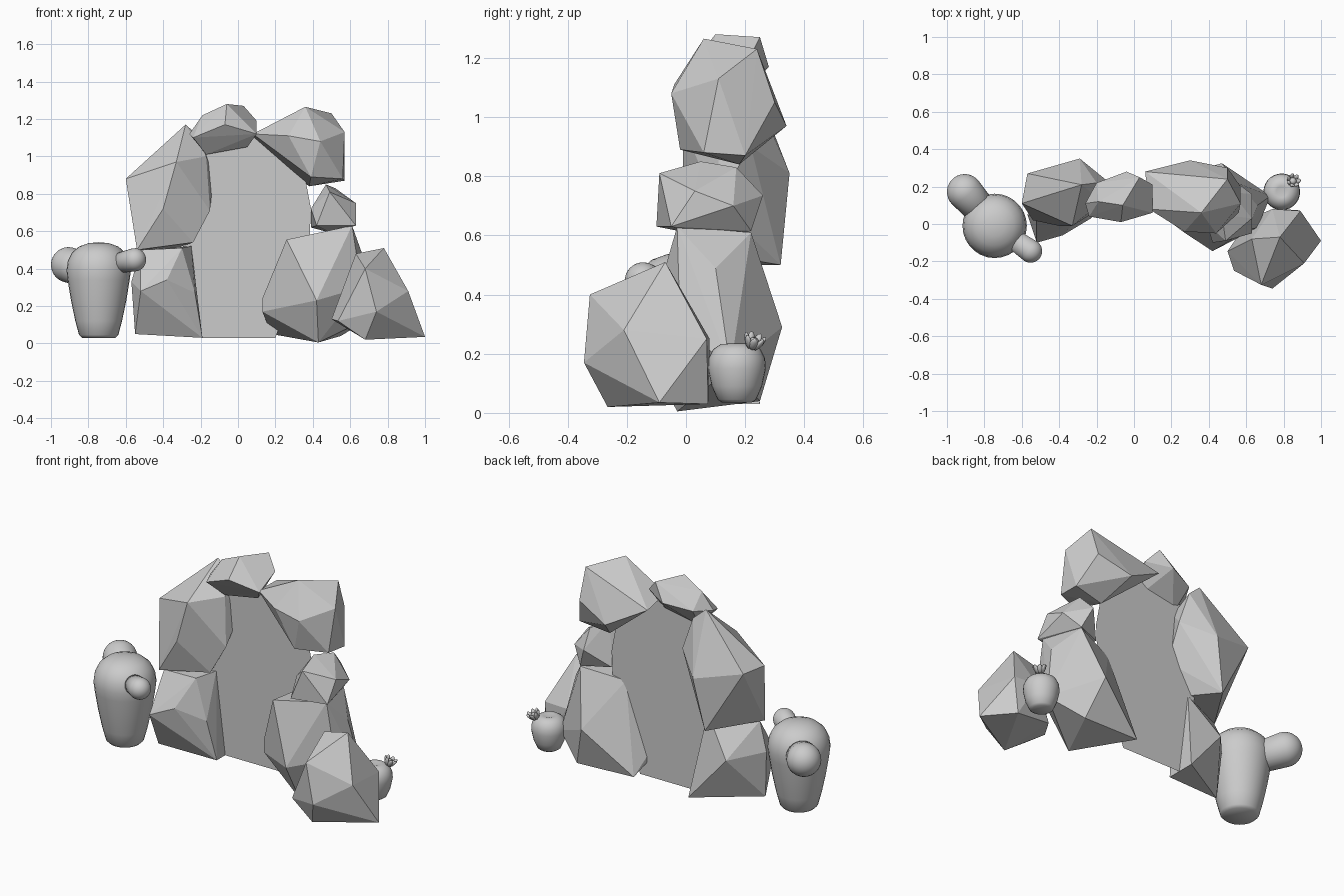
import bpy, bmesh
from math import pi, cos, sin
from mathutils import Matrix, Vector


def finish(bm, name, smooth=False):
    bmesh.ops.recalc_face_normals(bm, faces=bm.faces)
    me = bpy.data.meshes.new(name)
    bm.to_mesh(me)
    bm.free()
    for p in me.polygons:
        p.use_smooth = smooth
    ob = bpy.data.objects.new(name, me)
    bpy.context.collection.objects.link(ob)
    return ob


def rock(name, front, back):
    """Faceted boulder: hull around a few front and back corners."""
    bm = bmesh.new()
    for p in front + back:
        bm.verts.new(p)
    res = bmesh.ops.convex_hull(bm, input=bm.verts)
    loose = [v for v in bm.verts if not v.link_faces]
    bmesh.ops.delete(bm, geom=loose, context='VERTS')
    return finish(bm, name)


def lathe(name, profile, base=(0, 0, 0), axis=(0, 0, 1), steps=28):
    """Smooth round body from an (r, h) profile along an axis."""
    bm = bmesh.new()
    vs = [bm.verts.new((r, 0, h)) for r, h in profile]
    es = [bm.edges.new(e) for e in zip(vs, vs[1:])]
    bmesh.ops.spin(bm, geom=vs + es, axis=(0, 0, 1), cent=(0, 0, 0),
                   angle=2 * pi, steps=steps)
    bmesh.ops.remove_doubles(bm, verts=bm.verts, dist=0.0005)
    rot = Vector((0, 0, 1)).rotation_difference(Vector(axis)).to_matrix().to_4x4()
    bm.transform(Matrix.Translation(base) @ rot)
    return finish(bm, name, True)


def arm(name, start, end, r):
    """Round-ended cactus arm."""
    a, b = Vector(start), Vector(end)
    n = (b - a).length
    dome = [(r * cos(i * pi / 16), n + r * sin(i * pi / 16)) for i in range(8)]
    return lathe(name, [(0, 0), (r * 0.85, 0)] + dome + [(0, n + r)], a, b - a)


# Left pillar
rock("left_base_rock",
     [(-.52, -.10, .28), (-.38, -.06, .34), (-.30, .03, .51), (-.23, .03, .27),
      (-.19, .07, .03), (-.55, .03, .05), (-.57, .05, .33)],
     [(-.52, .04, .50), (-.25, .15, .52), (-.19, .25, .03), (-.42, .22, .30)])
rock("left_upper_rock",
     [(-.60, .11, .88), (-.33, -.01, .97), (-.40, -.01, .72), (-.54, .02, .50),
      (-.17, .12, 1.0), (-.15, .10, .71), (-.24, .08, .54)],
     [(-.28, .21, 1.17), (-.57, .27, .88), (-.29, .35, .81), (-.13, .22, .90),
      (-.35, .32, .50), (-.20, .22, 1.10)])

# Keystone and right shoulder
rock("top_rock",
     [(-.26, .11, 1.12), (-.24, .04, 1.10), (-.07, .01, 1.17), (.10, .06, 1.12),
      (-.17, .12, 1.01), (-.19, .12, 1.22), (.05, .12, 1.05)],
     [(-.06, .10, 1.28), (.03, .25, 1.27), (.10, .21, 1.19), (-.20, .22, 1.14),
      (-.04, .28, 1.17)])
rock("right_shoulder_rock",
     [(.08, .08, 1.12), (.36, .06, 1.265), (.27, -.04, 1.11), (.44, -.05, 1.08),
      (.57, .11, 1.13), (.39, -.02, .89), (.56, .06, .88)],
     [(.06, .28, 1.10), (.50, .24, 1.23), (.57, .20, .87), (.38, .18, .84),
      (.30, .34, .97), (.50, .30, 1.05)])

# Right pillar
rock("right_middle_rock",
     [(.49, -.09, .81), (.42, -.10, .63), (.63, -.05, .63), (.47, .05, .85),
      (.39, .0, .72), (.63, .03, .75)],
     [(.52, .17, .83), (.50, .26, .735), (.63, .16, .70), (.55, .22, .615),
      (.39, .15, .62), (.50, .10, .59)])
rock("right_base_rock",
     [(.42, -.145, .23), (.26, -.04, .555), (.61, -.03, .63), (.13, .06, .24),
      (.13, .06, .17), (.43, -.03, .005), (.66, -.02, .30)],
     [(.55, .22, .61), (.30, .14, .56), (.47, .325, .29), (.18, .24, .05),
      (.55, .25, .04), (.73, .15, .15), (.66, .10, .49)])
rock("front_right_rock",
     [(.68, -.325, .40), (.74, -.345, .17), (.68, -.265, .02), (.91, -.21, .28),
      (.50, -.145, .13), (.535, -.25, .12)],
     [(.78, -.07, .51), (.63, -.08, .48), (1.0, -.09, .035), (.89, .07, .25),
      (.87, .075, .03), (.62, .03, .08), (.74, .08, .25)])

# Flat sheet filling the archway
bm = bmesh.new()
bm.faces.new([bm.verts.new((x, .15, z)) for x, z in
              [(-.19, .03), (.20, .03), (.38, .50), (.39, .72), (.36, .88),
               (.28, 1.0), (.07, 1.12), (-.18, 1.08), (-.33, .80), (-.28, .40)]])
finish(bm, "portal_sheet")

# Large cactus with two arms
lathe("large_cactus",
      [(0, .03), (.09, .03), (.105, .045), (.125, .12), (.148, .23), (.166, .34),
       (.172, .39), (.165, .44), (.143, .485), (.105, .518), (.055, .536), (0, .541)],
      (-.745, -.01, 0))
arm("cactus_back_arm", (-.78, .03, .37), (-.905, .172, .42), .095)
arm("cactus_front_arm", (-.66, -.07, .425), (-.553, -.145, .447), .062)

# Small cactus with a dimpled top
lathe("small_cactus",
      [(0, .035), (.05, .035), (.065, .045), (.085, .09), (.098, .15), (.095, .185),
       (.08, .215), (.055, .232), (.03, .234), (0, .222)], (.79, .172, 0))

# Flower: petals round a centre bud
tilt = Vector((0, 0, 1)).rotation_difference(Vector((.35, .3, 1))).to_matrix().to_4x4()
bm = bmesh.new()
place = Matrix.Translation((.848, .228, .235)) @ tilt
for i in range(7):
    spin = Matrix.Rotation(i * 2 * pi / 7, 4, 'Z')
    lean = Matrix.Translation((.024, 0, .005)) @ Matrix.Rotation(.45, 4, 'Y')
    bmesh.ops.create_uvsphere(bm, u_segments=8, v_segments=6, radius=1,
                              matrix=place @ spin @ lean @ Matrix.Diagonal((.009, .014, .027, 1)))
bmesh.ops.create_uvsphere(bm, u_segments=10, v_segments=6, radius=.021, matrix=place)
finish(bm, "flower", True)
